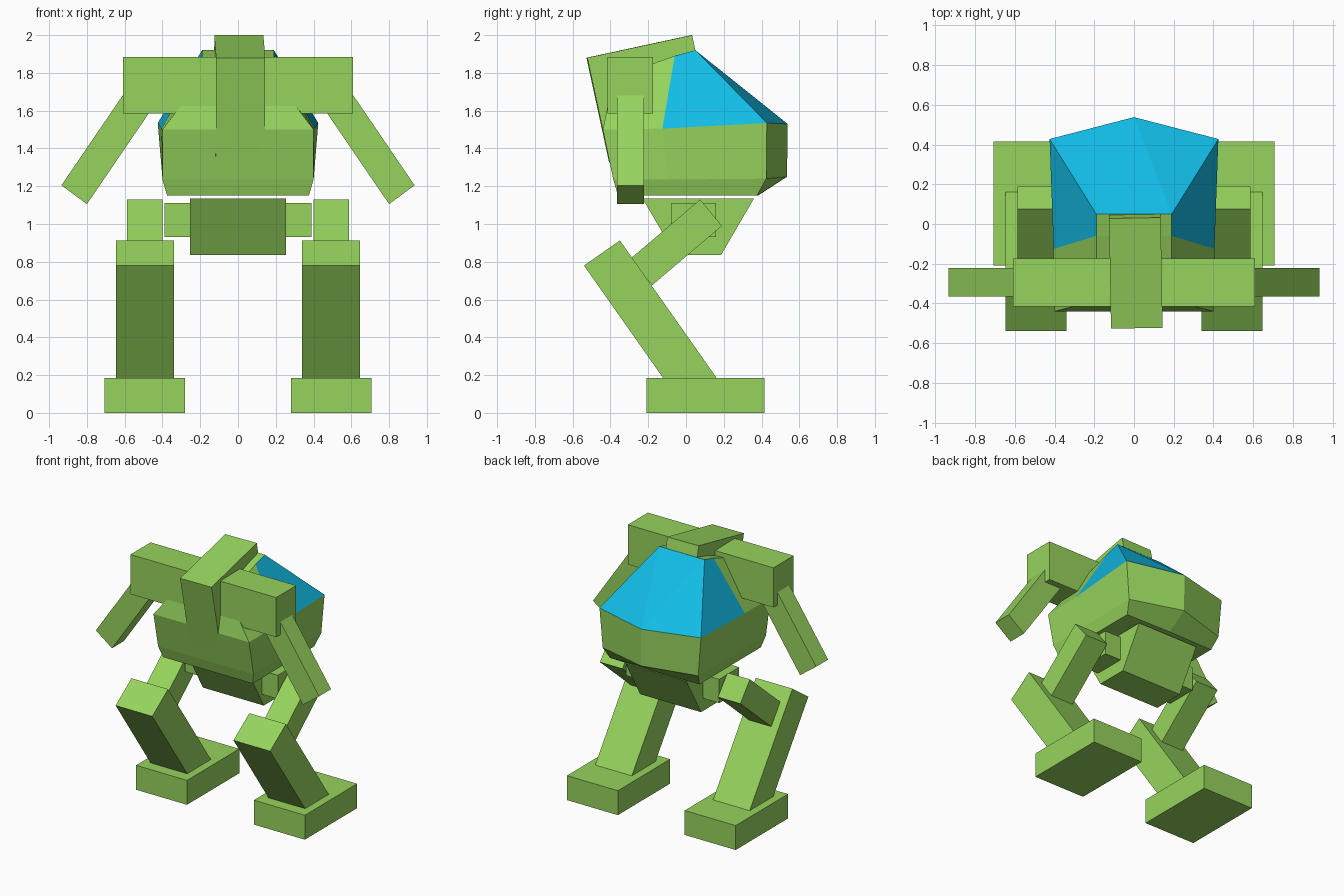
import bpy, bmesh, math
from mathutils import Matrix

if "Cube" in bpy.data.objects:
    bpy.data.objects.remove(bpy.data.objects["Cube"])


def material(name, rgb):
    m = bpy.data.materials.new(name)
    m.diffuse_color = (*rgb, 1)
    m.use_nodes = True
    m.node_tree.nodes["Principled BSDF"].inputs["Base Color"].default_value = m.diffuse_color
    return m


GREEN = material("leaf_green", (0.305, 0.658, 0.109))
BLUE = material("canopy_blue", (0.006, 0.50, 0.79))


def finish(name, bm, mats=(GREEN,)):
    bmesh.ops.recalc_face_normals(bm, faces=bm.faces)
    me = bpy.data.meshes.new(name)
    bm.to_mesh(me)
    bm.free()
    for m in mats:
        me.materials.append(m)
    ob = bpy.data.objects.new(name, me)
    bpy.context.collection.objects.link(ob)
    return ob


def prism(name, profile, axis, lo, hi, yaw=0):
    """Extrude a 2D profile along x (profile is y,z) or along y (profile is x,z)."""
    bm = bmesh.new()
    place = (lambda a, b, d: (d, a, b)) if axis == "x" else (lambda a, b, d: (a, d, b))
    ends = [[bm.verts.new(place(a, b, d)) for a, b in profile] for d in (lo, hi)]
    for e in ends:
        bm.faces.new(e)
    n = len(profile)
    for i in range(n):
        j = (i + 1) % n
        bm.faces.new((ends[0][i], ends[0][j], ends[1][j], ends[1][i]))
    bmesh.ops.transform(bm, matrix=Matrix.Rotation(math.radians(yaw), 4, "Z"), verts=bm.verts)
    return finish(name, bm)


def rect(a0, a1, b0, b1):
    return [(a0, b0), (a1, b0), (a1, b1), (a0, b1)]


# Legs and arms, one pair per side
for side, s in (("left", -1), ("right", 1)):
    def limb(part, profile, inner, outer):
        prism(f"{side}_{part}", profile, "x", min(s * inner, s * outer), max(s * inner, s * outer))

    limb("foot", rect(-0.21, 0.415, 0, 0.185), 0.28, 0.707)
    limb("shin", [(-0.54, 0.78), (-0.35, 0.913), (0.18, 0.16), (-0.01, 0.027)], 0.34, 0.647)
    limb("thigh", [(0.075, 1.13), (0.19, 0.99), (-0.18, 0.675), (-0.29, 0.82)], 0.40, 0.588)
    limb("hip_joint", rect(-0.08, 0.16, 0.93, 1.11), 0.24, 0.39)
    forearm = [(0.57, 1.74), (0.935, 1.205), (0.80, 1.105), (0.435, 1.64)]
    prism(f"{side}_forearm", [(s * x, z) for x, z in forearm], "y", -0.365, -0.222)

# Pelvis, shoulder beam and the tilted spine block
prism("pelvis", [(-0.23, 1.135), (0.36, 1.135), (0.185, 0.835), (-0.055, 0.835)], "x", -0.255, 0.255)
prism("shoulder_beam", rect(-0.415, -0.175, 1.585, 1.885), "x", -0.61, 0.61)
prism("spine_block", [(-0.525, 1.88), (0.03, 2.0), (0.15, 1.445), (-0.405, 1.325)],
      "x", -0.125, 0.135, yaw=1)

# Body: stacked rings, each given as front, middle, rear corner and rear centre
RINGS = [
    [(0.375, -0.36, 1.15), (0.375, -0.06, 1.15), (0.375, 0.375, 1.15), (0, 0.38, 1.15)],
    [(0.40, -0.385, 1.235), (0.40, -0.09, 1.235), (0.40, 0.425, 1.24), (0, 0.535, 1.25)],
    [(0.40, -0.44, 1.50), (0.405, -0.125, 1.505), (0.425, 0.428, 1.535), (0, 0.538, 1.53)],
    [(0.19, -0.385, 1.775), (0.19, -0.06, 1.89), (0.19, 0.05, 1.92), (0, 0.05, 1.92)],
]
bm = bmesh.new()
rings = []
for half in RINGS:
    full = half + [(-x, y, z) for x, y, z in reversed(half[:3])]
    rings.append([bm.verts.new(p) for p in full])

for band in range(3):
    low, high = rings[band], rings[band + 1]
    for i in range(7):
        j = (i + 1) % 7
        # The rear of the top band is the blue canopy
        blue = int(band == 2 and 1 <= i <= 4)
        if band == 2 and i == 2:
            polys = [(low[i], low[j], high[i]), (low[j], high[j], high[i])]
        elif band == 2 and i == 3:
            polys = [(low[i], low[j], high[j]), (low[i], high[j], high[i])]
        else:
            polys = [(low[i], low[j], high[j], high[i])]
        for p in polys:
            bm.faces.new(p).material_index = blue

bm.faces.new(rings[0])
top = rings[3]
bm.faces.new((top[0], top[1], top[5], top[6]))
bm.faces.new(top[1:6])
finish("body", bm, (GREEN, BLUE))
